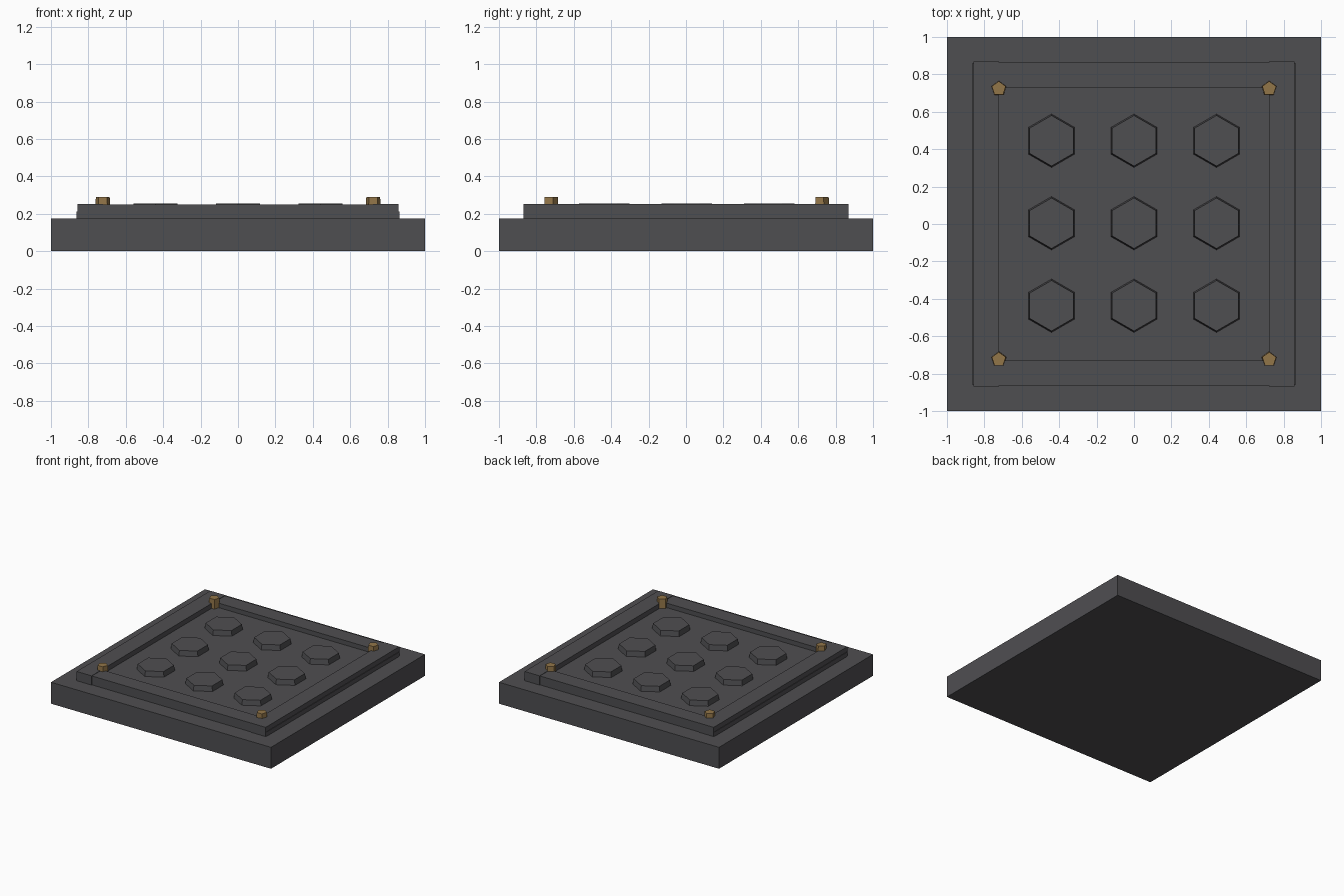
import bpy, bmesh, math
from mathutils import Matrix

if "Cube" in bpy.data.objects:
    bpy.data.objects.remove(bpy.data.objects["Cube"])


def material(name, rgb):
    m = bpy.data.materials.new(name)
    m.diffuse_color = (*rgb, 1.0)
    m.use_nodes = True
    m.node_tree.nodes["Principled BSDF"].inputs["Base Color"].default_value = m.diffuse_color
    return m


stone = material("dark grey stone", (0.078, 0.077, 0.083))
brass = material("brass", (0.29, 0.18, 0.066))


def finish(name, bm, mat):
    me = bpy.data.meshes.new(name)
    bm.to_mesh(me)
    bm.free()
    me.materials.append(mat)
    ob = bpy.data.objects.new(name, me)
    bpy.context.collection.objects.link(ob)
    return ob


def box(name, x, y, z, mat):
    """Box from (min, max) ranges."""
    bm = bmesh.new()
    centre = [(r[0] + r[1]) / 2 for r in (x, y, z)]
    size = [r[1] - r[0] for r in (x, y, z)]
    bmesh.ops.create_cube(bm, size=1, matrix=Matrix.Translation(centre) @ Matrix.Diagonal((*size, 1)))
    return finish(name, bm, mat)


def prism(name, sides, r_low, r_top, x, y, z0, z1, mat):
    """Tapered prism with one corner pointing to +y."""
    bm = bmesh.new()
    bmesh.ops.create_cone(bm, cap_ends=True, segments=sides, radius1=r_low, radius2=r_top, depth=z1 - z0)
    top = max(bm.verts, key=lambda v: v.co.y)
    turn = math.pi / 2 - math.atan2(top.co.y, top.co.x)
    bm.transform(Matrix.Translation((x, y, (z0 + z1) / 2)) @ Matrix.Rotation(turn, 4, 'Z'))
    return finish(name, bm, mat)


# Base slab and raised plate
box("base_slab", (-1, 1), (-1, 1), (0, 0.176), stone)
box("raised_plate", (-0.863, 0.863), (-0.86, 0.86), (0.17, 0.212), stone)

# Frame rails around the plate
for s, side in ((-1, "left"), (1, "right")):
    box(side + "_rail", sorted((s * 0.723, s * 0.859)), (-0.868, 0.868), (0.172, 0.252), stone)
for s, side in ((-1, "front"), (1, "back")):
    box(side + "_rail", (-0.723, 0.723), sorted((s * 0.73, s * 0.863)), (0.172, 0.249), stone)

# Three by three grid of hexagonal grip lugs
for i in (-1, 0, 1):
    for j in (-1, 0, 1):
        prism("hex_lug", 6, 0.144, 0.135, i * 0.441, 0.004 + j * 0.441, 0.205, 0.255, stone)

# Five-sided corner bolts
for sx in (-1, 1):
    for sy in (-1, 1):
        prism("corner_bolt", 5, 0.043, 0.039, sx * 0.723, sy * 0.724, 0.212, 0.289, brass)
